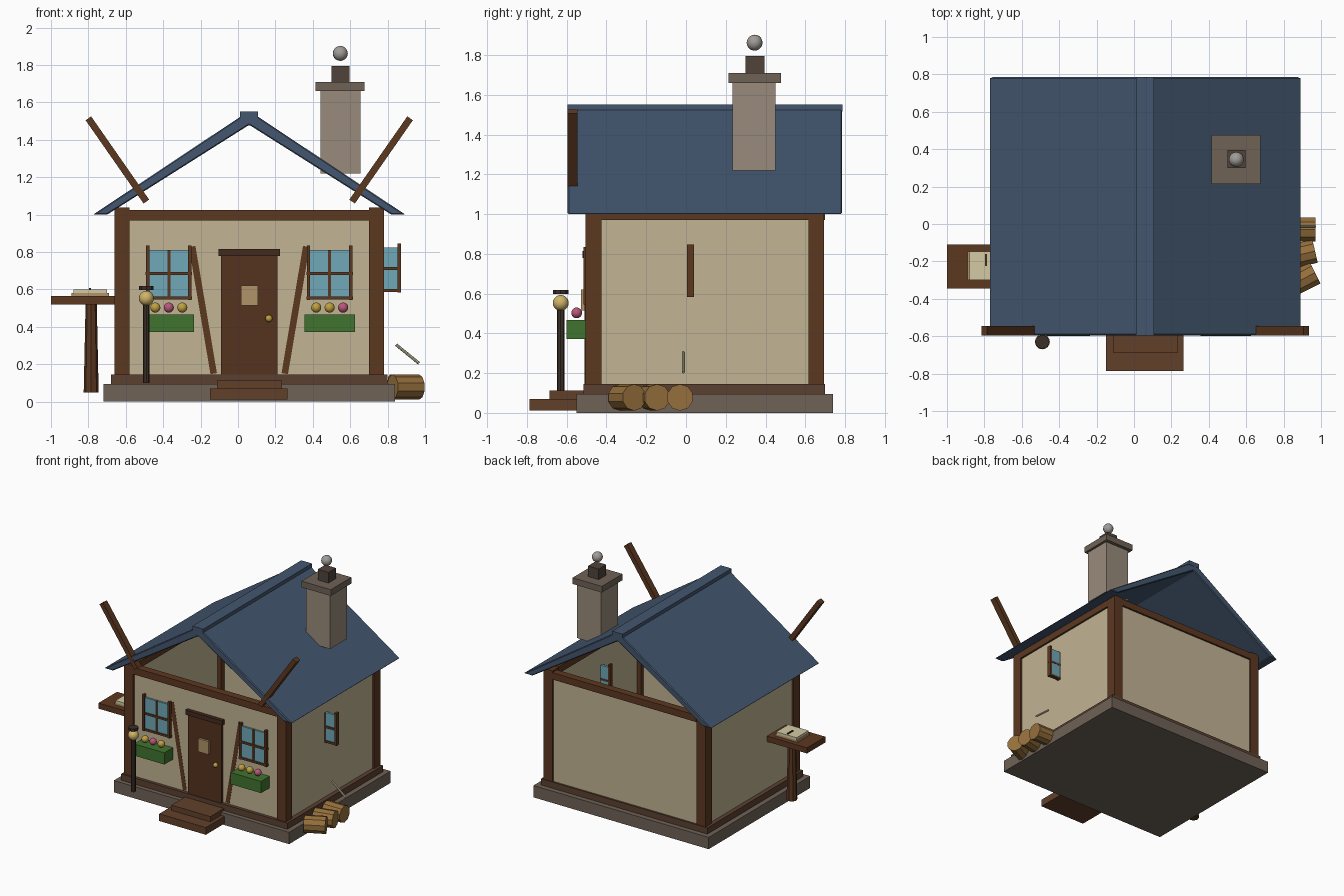
import bpy, bmesh, math
from mathutils import Vector

if "Cube" in bpy.data.objects:
    bpy.data.objects.remove(bpy.data.objects["Cube"])


def mat(name, hexcol):
    m = bpy.data.materials.new(name)
    rgb = [int(hexcol[i:i + 2], 16) / 255 for i in (0, 2, 4)]
    m.diffuse_color = [((c + 0.055) / 1.055) ** 2.4 for c in rgb] + [1]
    m.use_nodes = True
    m.node_tree.nodes["Principled BSDF"].inputs["Base Color"].default_value = m.diffuse_color
    return m


STONE = mat("stone", "6e6256")
CHIM = mat("chimney_stone", "988b7b")
SILL = mat("sill_wood", "5a4030")
WALL = mat("plaster", "c2b494")
BEAM = mat("beam_wood", "5c3820")
DARK = mat("dark_wood", "432a1c")
DOOR = mat("door_wood", "55321e")
STEP = mat("step_wood", "61402a")
ROOF = mat("roof_blue", "43566e")
GLASS = mat("glass", "70a8b8")
LEAF = mat("leaf_green", "41742f")
GOLD = mat("gold", "c0a040")
PINK = mat("pink", "b85878")
TAN = mat("tan", "b09468")
LAMP = mat("lamp_glow", "d0b468")
IRON = mat("iron", "3c3028")
POT = mat("pot", "50433a")
SMOKE = mat("smoke", "a09c98")
LOG = mat("log", "96703c")
PAPER = mat("paper", "d4caa4")


def finish(name, bm, m, loc=(0, 0, 0)):
    me = bpy.data.meshes.new(name)
    bmesh.ops.recalc_face_normals(bm, faces=bm.faces)
    bm.to_mesh(me)
    bm.free()
    ob = bpy.data.objects.new(name, me)
    ob.location = loc
    me.materials.append(m)
    bpy.context.collection.objects.link(ob)
    return ob


def box(name, x0, x1, y0, y1, z0, z1, m):
    bm = bmesh.new()
    bmesh.ops.create_cube(bm, size=1)
    bmesh.ops.scale(bm, vec=(x1 - x0, y1 - y0, z1 - z0), verts=bm.verts)
    return finish(name, bm, m, ((x0 + x1) / 2, (y0 + y1) / 2, (z0 + z1) / 2))


def rod(name, a, b, r, m, sides=8, r2=None):
    a, b = Vector(a), Vector(b)
    bm = bmesh.new()
    bmesh.ops.create_cone(bm, cap_ends=True, segments=sides, radius1=r,
                          radius2=r if r2 is None else r2, depth=(b - a).length)
    ob = finish(name, bm, m, (a + b) / 2)
    ob.rotation_euler = (b - a).to_track_quat('Z', 'Y').to_euler()
    return ob


def ball(name, loc, r, m):
    bm = bmesh.new()
    bmesh.ops.create_uvsphere(bm, u_segments=16, v_segments=10, radius=r)
    for f in bm.faces:
        f.smooth = True
    return finish(name, bm, m, loc)


def prism(name, pts, y0, y1, m):
    bm = bmesh.new()
    f = bm.faces.new([bm.verts.new((x, y0, z)) for x, z in pts])
    ext = bmesh.ops.extrude_face_region(bm, geom=[f])["geom"]
    bmesh.ops.translate(bm, vec=(0, y1 - y0, 0),
                        verts=[v for v in ext if isinstance(v, bmesh.types.BMVert)])
    return finish(name, bm, m)


def board(name, a, b, w, y0, y1, m):
    # flat plank in the xz plane running from a to b
    a, b = Vector(a), Vector(b)
    d = (b - a).normalized()
    n = Vector((-d.y, d.x)) * w / 2
    return prism(name, [a - n, b - n, b + n, a + n], y0, y1, m)


C = 0.06  # centre line of the house
# base and walls, open under the roof
box("foundation", -0.72, 0.84, -0.55, 0.74, 0, 0.095, STONE)
box("sill", -0.68, 0.80, -0.515, 0.70, 0.095, 0.145, SILL)
box("front_wall", -0.64, 0.76, -0.49, -0.46, 0.14, 1.0, WALL)
box("back_wall", -0.64, 0.76, 0.655, 0.685, 0.14, 1.0, WALL)
box("left_wall", -0.645, -0.615, -0.48, 0.68, 0.14, 1.0, WALL)
box("right_wall", 0.735, 0.765, -0.48, 0.68, 0.14, 1.0, WALL)

# timber frame
for x in (-0.66, 0.70):
    for y in (-0.505, 0.615):
        box("corner_post", x, x + 0.08, y, y + 0.08, 0.145, 1.037, BEAM)
for y in (-0.505, 0.64):
    box("cross_beam", -0.58, 0.70, y, y + 0.06, 0.97, 1.025, BEAM)
for x in (-0.66, 0.72):
    box("side_beam", x, x + 0.06, -0.43, 0.62, 0.97, 1.025, BEAM)
for s in (-1, 1):
    board("wall_brace", (C + s * 0.305, 0.83), (C + s * 0.19, 0.15), 0.035,
          -0.491, -0.47, BEAM)

# roof
half = [(0.835, 1.0), (0.76, 1.0)]
prof = [(C - 0.835, 1.0), (C, 1.555), (C + 0.835, 1.0), (C + 0.76, 1.0),
        (C, 1.48), (C - 0.76, 1.0)]
roof = prism("roof", prof, -0.595, 0.785, ROOF)
bev = roof.modifiers.new("bevel", 'BEVEL')
bev.width = 0.006
bev.segments = 1
box("ridge_cap", C - 0.048, C + 0.048, -0.597, 0.787, 1.515, 1.551, ROOF)
for s in (-1, 1):
    board("gable_board", (C + s * 0.86, 1.515), (C + s * 0.55, 1.07), 0.036,
          -0.597, -0.545, BEAM)

# chimney
box("chimney", 0.44, 0.655, 0.235, 0.45, 1.22, 1.66, CHIM)
box("chimney_cap", 0.415, 0.675, 0.215, 0.477, 1.66, 1.71, STONE)
box("chimney_pot", 0.50, 0.595, 0.30, 0.395, 1.71, 1.795, POT)
ball("smoke_puff", (0.547, 0.345, 1.862), 0.04, SMOKE)

# door and steps
box("door", -0.09, 0.21, -0.51, -0.47, 0.14, 0.79, DOOR)
box("door_lintel", -0.105, 0.225, -0.52, -0.46, 0.778, 0.815, DARK)
box("door_window", 0.015, 0.107, -0.528, -0.50, 0.515, 0.62, TAN)
ball("door_knob", (0.165, -0.522, 0.445), 0.019, GOLD)
box("lower_step", -0.15, 0.265, -0.787, -0.54, 0.012, 0.07, STEP)
box("upper_step", -0.112, 0.235, -0.687, -0.50, 0.07, 0.112, STEP)


def window(cx, y, z, k):
    # z is the pane's bottom, k scales the whole window
    box("window_pane", cx - 0.115 * k, cx + 0.115 * k, y - 0.007, y + 0.012,
        z, z + 0.255 * k, GLASS)
    for s in (-1, 1):
        x = cx + s * 0.113 * k
        box("window_side", x - 0.009, x + 0.009, y - 0.018, y + 0.016,
            z - 0.01, z + 0.28 * k, BEAM)
    box("window_mullion", cx - 0.008, cx + 0.008, y - 0.014, y + 0.014,
        z, z + 0.255 * k, BEAM)
    for h in (0.0, 0.13 * k):
        box("window_bar", cx - 0.125 * k, cx + 0.125 * k, y - 0.016, y + 0.014,
            z + h - 0.008, z + h + 0.008, BEAM)


window(-0.37, -0.497, 0.555, 1)
window(0.49, -0.497, 0.555, 1)
window(0.76, 0.024, 0.594, 0.9)

# flower boxes
for cx, cols in ((-0.37, (GOLD, PINK, GOLD)), (0.49, (GOLD, GOLD, PINK))):
    box("flower_box", cx - 0.135, cx + 0.135, -0.60, -0.49, 0.372, 0.466, LEAF)
    for i, m in enumerate(cols):
        ball("flower", (cx + (i - 1) * 0.072, -0.55, 0.503), 0.027, m)

# lamp post
rod("lamp_post", (-0.49, -0.63, 0.10), (-0.49, -0.63, 0.53), 0.018, IRON)
ball("lamp_globe", (-0.49, -0.63, 0.553), 0.04, LAMP)
rod("lamp_cap", (-0.49, -0.63, 0.598), (-0.49, -0.63, 0.618), 0.038, IRON)

# side table with open book
box("table_top", -1.0, -0.64, -0.345, -0.11, 0.52, 0.565, BEAM)
rod("table_leg", (-0.785, -0.225, 0.05), (-0.785, -0.225, 0.52), 0.04, BEAM, 8, 0.03)
box("book_cover", -0.89, -0.69, -0.30, -0.148, 0.565, 0.58, TAN)
box("book_pages", -0.88, -0.70, -0.30, -0.148, 0.58, 0.60, PAPER)
box("book_pen", -0.797, -0.787, -0.225, -0.16, 0.60, 0.608, DARK)

# firewood and stick
for x, y, yaw in ((0.89, -0.03, 0), (0.89, -0.163, 13), (0.897, -0.297, 27)):
    a = math.radians(yaw)
    d = Vector((math.cos(a), math.sin(a), 0)) * 0.08
    c = Vector((x, y, 0.078))
    rod("firewood_log", c - d, c + d, 0.067, LOG, 10)
rod("loose_stick", (0.845, -0.013, 0.305), (0.968, -0.013, 0.205), 0.008, PAPER)
